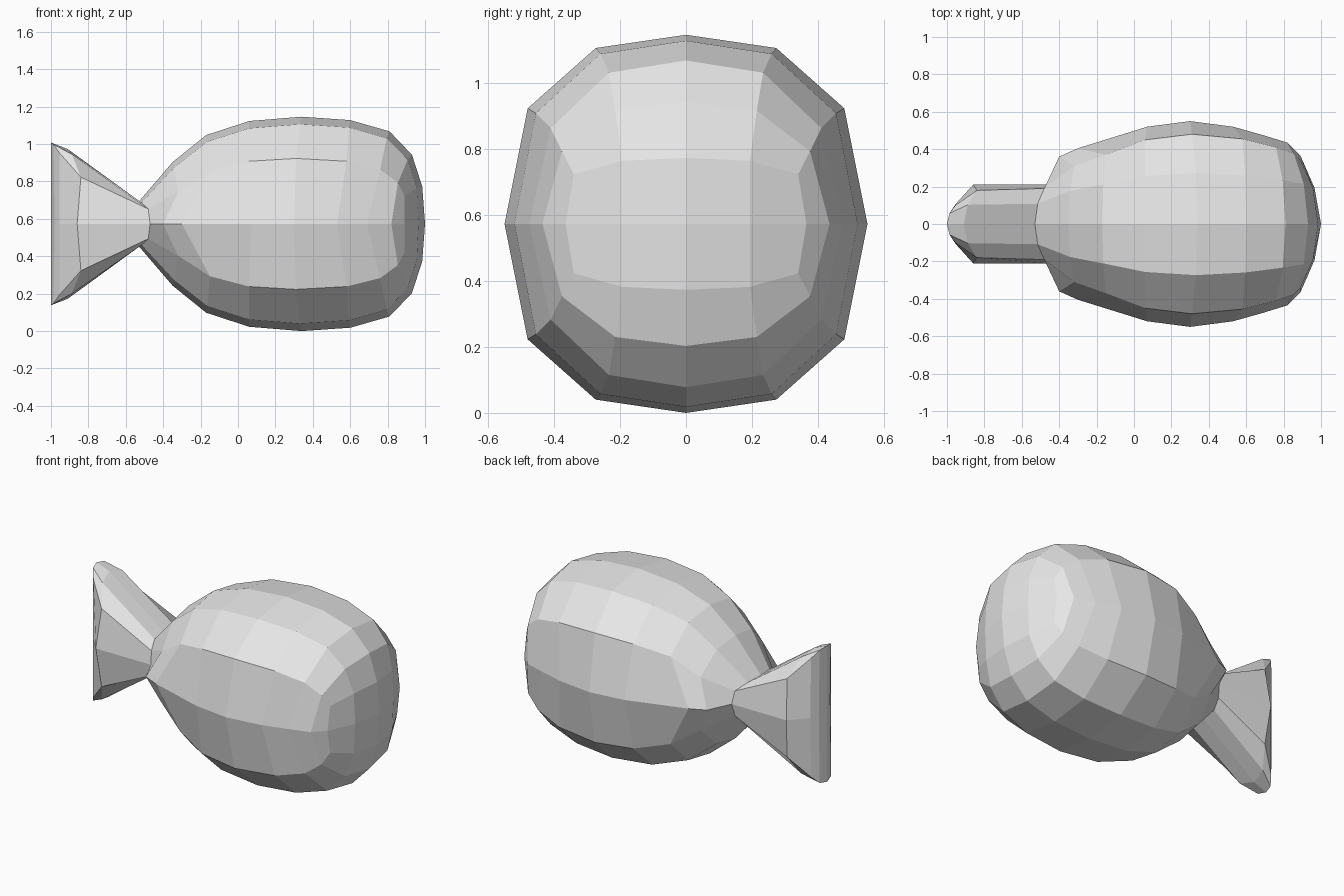
import bpy
import bmesh
from mathutils import Vector

cube = bpy.data.objects.get("Cube")
if cube:
    bpy.data.objects.remove(cube, do_unlink=True)

grey = bpy.data.materials.new("plain_grey")
grey.use_nodes = True
COLOUR = (0.8, 0.8, 0.8, 1.0)
grey.diffuse_color = COLOUR
grey.node_tree.nodes["Principled BSDF"].inputs["Base Color"].default_value = COLOUR

CENTRE = 0.573  # height of the long axis

# Which point of the quarter outline each of the twelve ring corners repeats
QUARTER = (0, 1, 2, 3, 2, 1, 0, 1, 2, 3, 2, 1)


def ring_points(crest, corner, side):
    """Twelve-sided ring from crest (x, z), corner (x, y, z) and side (x, y)."""
    crest = Vector((crest[0], 0, crest[1]))
    corner = Vector(corner)
    side = Vector((side[0], side[1], 0))
    shoulder = Vector((crest.x + (corner.x - crest.x) * 0.3,
                       corner.y * 0.57,
                       crest.z - (crest.z - corner.z) * 0.18))
    quarter = (crest, shoulder, corner, side)
    points = []
    for i, q in enumerate(QUARTER):
        p = quarter[q].copy()
        if i > 6:
            p.y = -p.y
        if 3 < i < 9:
            p.z = -p.z
        p.z += CENTRE
        points.append(p)
    return points


def loft(name, rings, tip_x, near_tip_x):
    """Skin the rings and close the last one with a four by two grid."""
    bm = bmesh.new()
    loops = [[bm.verts.new(p) for p in ring_points(*r)] for r in rings]
    for a, b in zip(loops, loops[1:]):
        for i in range(len(a)):
            j = (i + 1) % len(a)
            bm.faces.new((a[i], a[j], b[j], b[i]))

    # Rounded end cap
    end = loops[-1]
    y = end[1].co.y
    middle = [bm.verts.new(p) for p in ((near_tip_x, -y, CENTRE),
                                        (tip_x, 0, CENTRE),
                                        (near_tip_x, y, CENTRE))]
    rows = ([end[i] for i in (10, 11, 0, 1, 2)],
            [end[9], *middle, end[3]],
            [end[i] for i in (8, 7, 6, 5, 4)])
    for upper, lower in zip(rows, rows[1:]):
        for i in range(len(upper) - 1):
            bm.faces.new((upper[i], upper[i + 1], lower[i + 1], lower[i]))

    bmesh.ops.recalc_face_normals(bm, faces=bm.faces)
    mesh = bpy.data.meshes.new(name)
    bm.to_mesh(mesh)
    bm.free()
    mesh.materials.append(grey)
    obj = bpy.data.objects.new(name, mesh)
    bpy.context.collection.objects.link(obj)
    return obj


# Narrow waist shared by both parts
waist = ((-0.53, 0.12), (-0.48, 0.19, 0.08), (-0.47, 0.21))

# Plump egg-shaped body, from the waist to the blunt end
body_rings = [
    waist,
    ((-0.35, 0.33), (-0.32, 0.31, 0.17), (-0.4, 0.36)),
    ((-0.17, 0.475), (-0.15, 0.37, 0.28), (-0.3, 0.405)),
    ((0.06, 0.55), (0.06, 0.45, 0.335), (0.07, 0.52)),
    ((0.34, 0.573), (0.31, 0.48, 0.35), (0.3, 0.55)),
    ((0.6, 0.555), (0.58, 0.455, 0.335), (0.53, 0.52)),
    ((0.81, 0.495), (0.76, 0.41, 0.29), (0.69, 0.475)),
    ((0.93, 0.37), (0.855, 0.376, 0.22), (0.82, 0.435)),
    ((0.985, 0.2), (0.89, 0.34, 0.15), (0.89, 0.365)),
]
loft("body", body_rings, 1.0, 0.965)

# Flared flat tail, from the waist to its rounded rear edge
tail_rings = [
    waist,
    ((-0.91, 0.4), (-0.84, 0.18, 0.25), (-0.86, 0.21)),
    ((-1.0, 0.435), (-0.955, 0.1, 0.38), (-0.955, 0.105)),
]
loft("tail", tail_rings, -1.0, -0.98)
